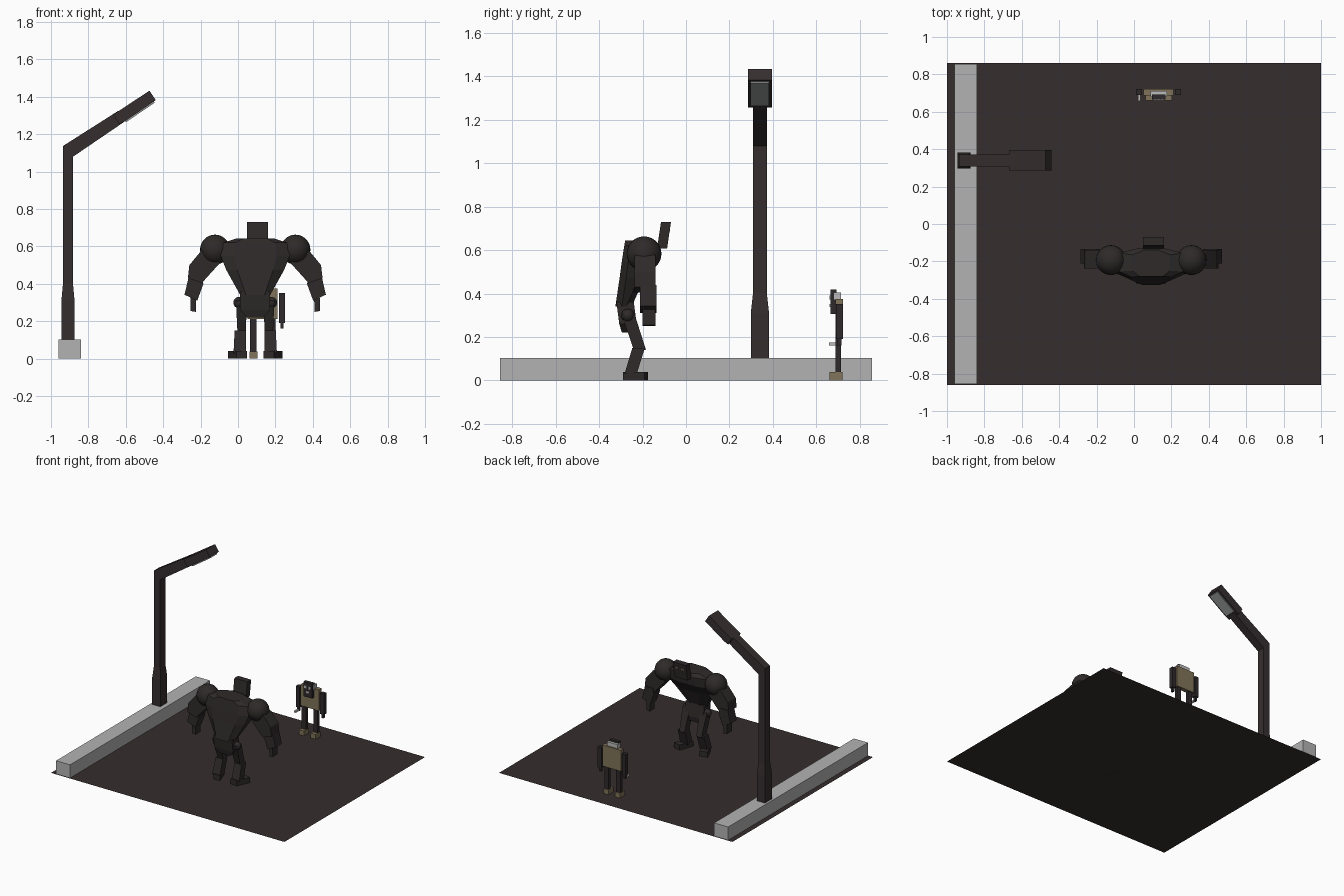
import bpy, bmesh, math
from mathutils import Vector

old = bpy.data.objects.get("Cube")
if old:
    bpy.data.objects.remove(old)


def material(name, r, g, b):
    m = bpy.data.materials.new(name)
    m.use_nodes = True
    m.diffuse_color = (r, g, b, 1)
    m.node_tree.nodes["Principled BSDF"].inputs["Base Color"].default_value = (r, g, b, 1)
    return m


ASPHALT = material("asphalt", .037, .026, .027)
CONCRETE = material("concrete", .45, .45, .45)
METAL = material("lamp metal", .036, .027, .028)
GLASS = material("lamp glass", .32, .33, .33)
HIDE = material("dark hide", .028, .023, .023)
CLOTH = material("dark cloth", .028, .022, .023)
TAN = material("tan leather", .22, .175, .1)
PALE = material("pale grey", .5, .5, .5)


def finish(name, bm, mat):
    bmesh.ops.recalc_face_normals(bm, faces=bm.faces)
    me = bpy.data.meshes.new(name)
    bm.to_mesh(me)
    bm.free()
    me.materials.append(mat)
    ob = bpy.data.objects.new(name, me)
    bpy.context.collection.objects.link(ob)
    return ob


def skin(name, rings, mat):
    """Join rings of equal length into a closed solid."""
    bm = bmesh.new()
    loops = [[bm.verts.new(p) for p in ring] for ring in rings]
    n = len(loops[0])
    for a, b in zip(loops, loops[1:]):
        for i in range(n):
            j = (i + 1) % n
            bm.faces.new((a[i], a[j], b[j], b[i]))
    bm.faces.new(loops[0])
    bm.faces.new(loops[-1])
    return finish(name, bm, mat)


def column(name, sections, mat):
    """Rectangular sections: centre x, centre y, z, half width, half depth."""
    corners = ((-1, -1), (1, -1), (1, 1), (-1, 1))
    return skin(name, [[(x + i * w, y + j * d, z) for i, j in corners]
                       for x, y, z, w, d in sections], mat)


def box(name, x, y, z, mat):
    """Box from its ranges on each axis."""
    cx, cy, w, d = sum(x) / 2, sum(y) / 2, (x[1] - x[0]) / 2, (y[1] - y[0]) / 2
    return column(name, [(cx, cy, h, w, d) for h in z], mat)


def slab(name, pts, lo, hi, mat, axis="y"):
    """Extrude an outline along y (points are x, z) or z (points are x, y)."""
    place = (lambda p, h: (p[0], h, p[1])) if axis == "y" else (lambda p, h: (p[0], p[1], h))
    return skin(name, [[place(p, h) for p in pts] for h in (lo, hi)], mat)


def ball(name, centre, radius, mat):
    bm = bmesh.new()
    bmesh.ops.create_uvsphere(bm, u_segments=24, v_segments=14, radius=radius)
    bmesh.ops.translate(bm, verts=bm.verts, vec=Vector(centre))
    for f in bm.faces:
        f.smooth = True
    return finish(name, bm, mat)


# Ground and kerb
bm = bmesh.new()
bm.faces.new([bm.verts.new(p) for p in ((-1, -.86, 0), (1, -.86, 0), (1, .86, 0), (-1, .86, 0))])
finish("ground", bm, ASPHALT)
box("kerb", (-.96, -.84), (-.855, .855), (.001, .103), CONCRETE)

# Street lamp
PX, PY = -.909, .34
column("lamp_post", [(PX, PY, .1, .035, .042), (PX, PY, .31, .035, .042),
                     (PX, PY, .4, .027, .032), (PX, PY, 1.1, .027, .032)], METAL)
slab("lamp_arm", [(-.936, 1.137), (-.936, 1.07), (-.882, 1.08), (-.61, 1.265), (-.64, 1.325)],
     PY - .032, PY + .032, METAL)
slab("lamp_head", [(-.667, 1.305), (-.473, 1.433), (-.44, 1.382), (-.607, 1.268), (-.637, 1.255)],
     PY - .055, PY + .055, METAL)
slab("lamp_glass", [(-.603, 1.271), (-.45, 1.375), (-.446, 1.368), (-.599, 1.264)],
     PY - .043, PY + .043, GLASS)

# Brute: torso lofted from eight-sided sections
CX = .092
rings = []
for z, w, back, front in ((.34, .08, -.325, -.25), (.475, .155, -.305, -.19),
                          (.55, .185, -.295, -.14), (.62, .17, -.284, -.13),
                          (.643, .1, -.28, -.14)):
    half = [(.62 * w, back), (w, back + .03), (w, front - .025), (.4 * w, front)]
    ring = half + [(-x, y) for x, y in reversed(half)]
    rings.append([(CX + x, y, z) for x, y in ring])
skin("brute_torso", rings, HIDE)
column("brute_pelvis", [(CX, -.265, .22, .045, .03), (CX, -.267, .26, .08, .04),
                        (CX, -.28, .36, .08, .04)], HIDE)

# Brute head leans forward
column("brute_head", [(.105, -.11, .608, .056, .023), (.105, -.092, .73, .056, .023)], HIDE)
for s in (-1, 1):
    box("brute_eye", (.105 + s * .025 - .012, .105 + s * .025 + .012), (-.078, -.073),
        (.685, .693), TAN)


# Brute limbs
for s, side in ((-1, "right"), (1, "left")):
    def at(x):
        return CX + s * x

    def outline(*pts):
        return [(at(x), z) for x, z in pts]

    ball(side + "_shoulder", (at(.215), -.193, .583), .08, HIDE)
    slab(side + "_upper_arm", outline((.2, .6), (.29, .575), (.352, .5), (.36, .43),
                                      (.285, .405), (.19, .51)), -.237, -.14, HIDE)
    slab(side + "_forearm", outline((.355, .44), (.378, .342), (.31, .31), (.277, .4), (.29, .44)),
         -.212, -.135, HIDE)
    slab(side + "_hand", outline((.345, .33), (.346, .255), (.317, .25), (.315, .33)),
         -.2, -.14, HIDE)
    ball(side + "_hip", (at(.087), -.268, .3), .03, HIDE)
    column(side + "_thigh", [(at(.073), -.268, .31, .03, .03), (at(.073), -.212, .14, .022, .028)], HIDE)
    column(side + "_shin", [(at(.08), -.218, .15, .03, .029), (at(.083), -.255, .03, .033, .028)], HIDE)
    slab(side + "_foot", outline((.045, -.285), (.1, -.29), (.145, -.19), (.085, -.175)),
         0, .04, HIDE, "z")

# Small figure: body and head
FX = .132
box("figure_jacket", (FX - .08, FX + .08), (.688, .722), (.212, .375), TAN)
box("figure_collar", (FX - .045, FX + .045), (.678, .712), (.37, .405), PALE)
box("figure_head", (FX - .037, FX + .037), (.665, .692), (.305, .418), CLOTH)
for s, side in ((-1, "right"), (1, "left")):
    x = FX + s * .018
    box("figure_eye_" + side, (x - .01, x + .01), (.661, .666), (.372, .392), PALE)
box("figure_mouth", (FX - .014, FX + .014), (.661, .666), (.338, .352), PALE)

# Small figure: limbs
for s, side in ((-1, "right"), (1, "left")):
    x = FX + s * .104
    box("figure_arm_" + side, (x - .016, x + .016), (.69, .722), (.19, .352), CLOTH)
    box("figure_hand_" + side, (x - .008, x + .008), (.695, .715), (.16, .192), CLOTH)
    x = FX + s * .05
    box("figure_leg_" + side, (x - .018, x + .018), (.687, .712), (.035, .215), CLOTH)
    box("figure_boot_" + side, (x - .021, x + .021), (.66, .72), (.001, .038), TAN)
x = FX - .104
box("figure_tool", (x - .007, x + .007), (.657, .7), (.162, .175), PALE)
